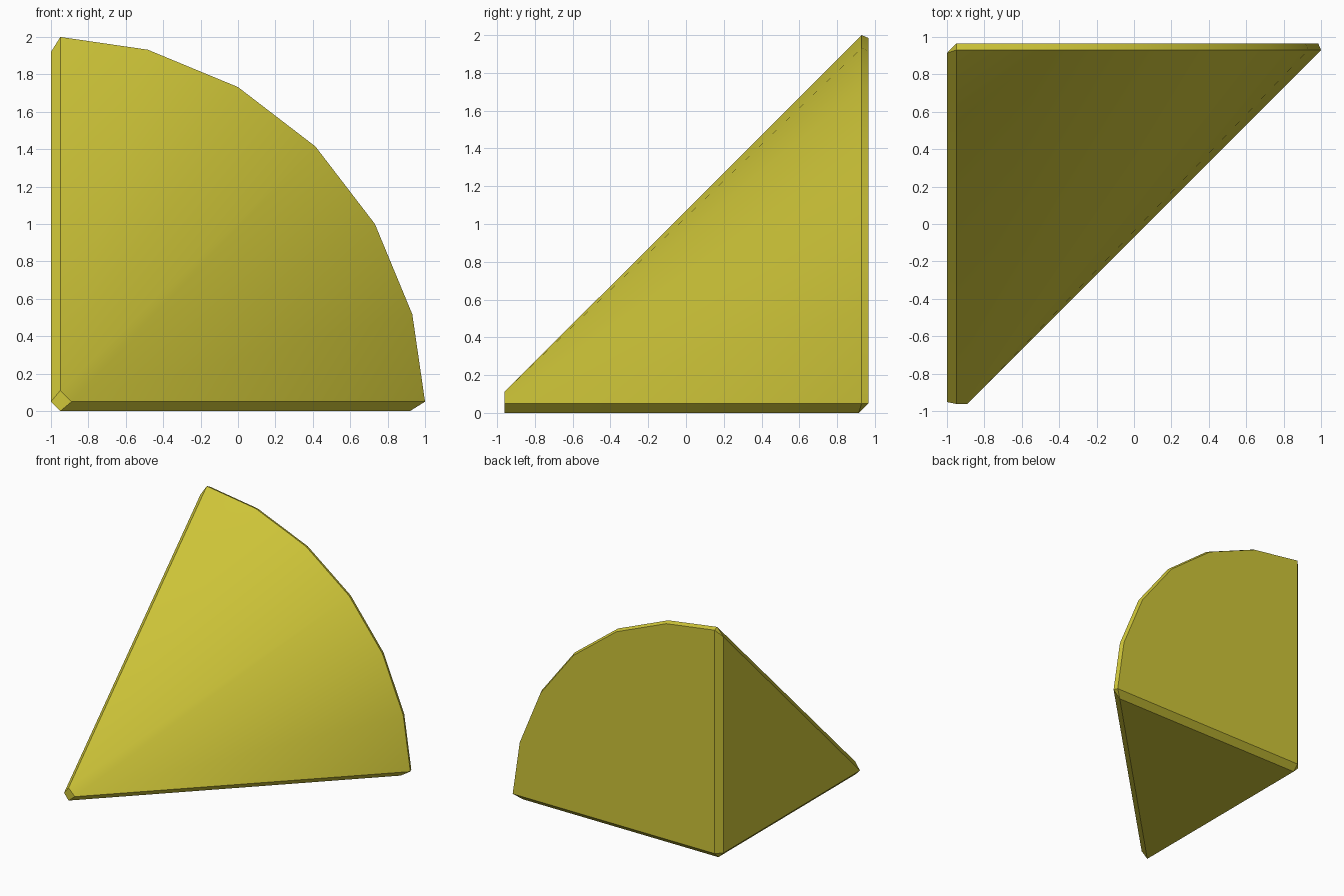
import bpy, bmesh
from math import sin, cos, radians

if "Cube" in bpy.data.objects:
    bpy.data.objects.remove(bpy.data.objects["Cube"])

STEPS, R, B = 6, 2.0, 0.05      # arc segments, cone radius, chamfer width
BACK, RIM, SIDE, TIP = 0.965, 0.93, 0.914, -0.962


def arc(radius, y):
    """Quarter arc about the corner (-1, 0), with its ends cut by the chamfers."""
    pts = [(-1 + radius * sin(radians(90 * i / STEPS)), y,
            radius * cos(radians(90 * i / STEPS))) for i in range(1, STEPS)]
    return [(-1 + B, y, radius)] + pts + [(-1 + radius, y, B)]


# Chamfered quarter cone: rim, back face, left face, bottom face and blunt tip
points = arc(R, RIM) + arc(R - 0.015, BACK) + [(-1 + B, BACK, B)]
points += [(-1, -0.952, B), (-1, SIDE, B), (-1, SIDE, 1.92)]
points += [(-1 + B, TIP, 0), (-1 + B, SIDE, 0), (0.92, SIDE, 0)]
points += [(-1 + B, TIP, 0.11), (-0.89, TIP, B)]

bm = bmesh.new()
for p in points:
    bm.verts.new(p)
hull = bmesh.ops.convex_hull(bm, input=bm.verts)
# Merge the coplanar hull triangles into clean flat faces
bmesh.ops.dissolve_limit(bm, angle_limit=radians(1), verts=bm.verts, edges=bm.edges)
bmesh.ops.recalc_face_normals(bm, faces=bm.faces)

mesh = bpy.data.meshes.new("quarter_cone")
bm.to_mesh(mesh)
bm.free()
cone = bpy.data.objects.new("quarter_cone", mesh)
bpy.context.collection.objects.link(cone)

# Yellow finish, smooth cone with crisp chamfers
yellow = bpy.data.materials.new("yellow")
yellow.diffuse_color = (0.62, 0.56, 0.04, 1)
yellow.use_nodes = True
yellow.node_tree.nodes["Principled BSDF"].inputs["Base Color"].default_value = yellow.diffuse_color
mesh.materials.append(yellow)
bpy.context.view_layer.objects.active = cone
cone.select_set(True)
bpy.ops.object.shade_smooth_by_angle(angle=radians(30))
